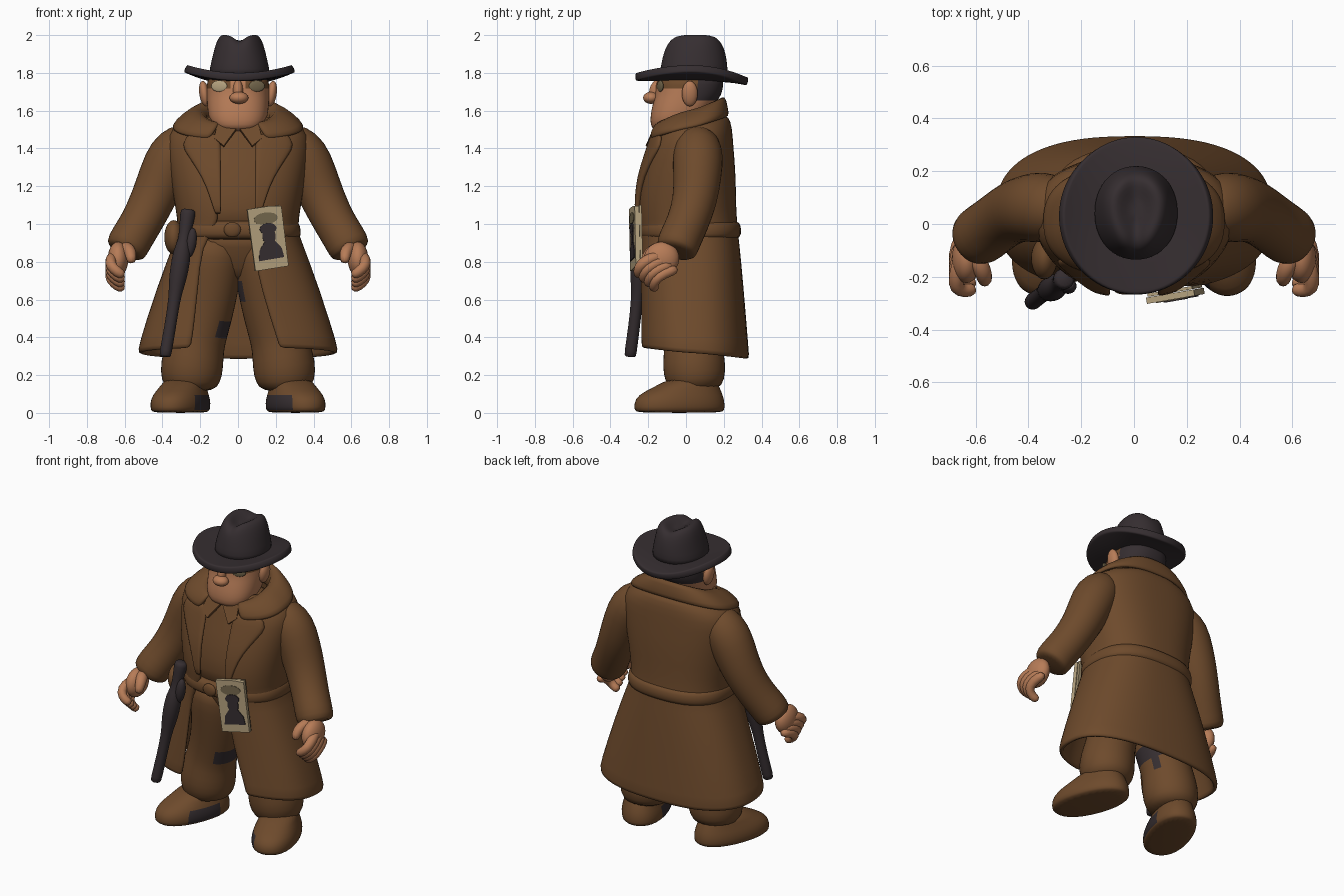
import bpy, bmesh, math
from mathutils import Vector, Matrix, Euler

if "Cube" in bpy.data.objects:
    bpy.data.objects.remove(bpy.data.objects["Cube"])

def material(name, rgb):
    m = bpy.data.materials.new(name)
    m.diffuse_color = (*rgb, 1)
    m.use_nodes = True
    m.node_tree.nodes["Principled BSDF"].inputs["Base Color"].default_value = m.diffuse_color
    return m

BROWN = material("coat brown", (0.155, 0.069, 0.025))
SKIN = material("skin", (0.47, 0.20, 0.095))
DARK = material("dark felt", (0.036, 0.027, 0.030))
PAPER = material("paper", (0.46, 0.36, 0.21))
OLIVE = material("faded ink", (0.18, 0.14, 0.075))

def build(name, verts, faces, mats, solid=0, sub=1, rule=None):
    me = bpy.data.meshes.new(name)
    me.from_pydata([tuple(v) for v in verts], [], faces)
    bm = bmesh.new()
    bm.from_mesh(me)
    bmesh.ops.recalc_face_normals(bm, faces=bm.faces)
    bm.to_mesh(me)
    bm.free()
    for m in mats:
        me.materials.append(m)
    for p in me.polygons:
        p.use_smooth = sub > 0
        if rule:
            p.material_index = rule(p.center)
    ob = bpy.data.objects.new(name, me)
    bpy.context.collection.objects.link(ob)
    if solid:
        mod = ob.modifiers.new("thickness", 'SOLIDIFY')
        mod.thickness, mod.offset = solid, 0
    if sub:
        mod = ob.modifiers.new("smooth", 'SUBSURF')
        mod.levels = mod.render_levels = sub
    return ob

def grid(name, rows, mat, closed=True, cap=True, **kw):
    """Skin rows of points of equal length."""
    n = len(rows[0])
    verts = [v for r in rows for v in r]
    faces = [(k*n + j, k*n + (j+1) % n, (k+1)*n + (j+1) % n, (k+1)*n + j)
             for k in range(len(rows)-1) for j in range(n if closed else n-1)]
    if closed and cap:
        faces += [tuple(range(n)), tuple(range(len(verts)-n, len(verts)))]
    return build(name, verts, faces, mat if isinstance(mat, list) else [mat], **kw)

def ring_point(rx, ry, cy, th, e):
    s, c = math.sin(th), math.cos(th)      # angle 0 is the front
    return (rx*math.copysign(abs(s)**e, s), cy - ry*math.copysign(abs(c)**e, c))

def loft(name, rings, mat, n=28, e=0.85, **kw):
    """Closed stack of rounded rings: z, rx, ry, cy."""
    rows = [[(*ring_point(rx, ry, cy, 2*math.pi*j/n, e), z) for j in range(n)]
            for z, rx, ry, cy in rings]
    return grid(name, rows, mat, **kw)

def open_loft(name, rings, mat, n=40, e=0.8, solid=0.03):
    """Sheet open at the front: z, rx, ry, cy, left gap, right gap, rise at back."""
    rows = []
    for z, rx, ry, cy, gl, gr, dz in rings:
        a = math.asin((gr/rx)**(1/e))
        b = 2*math.pi - math.asin((gl/rx)**(1/e))
        ths = [a + (b-a)*j/n for j in range(n+1)]
        rows.append([(*ring_point(rx, ry, cy, t, e), z + dz*(1-math.cos(t))/2) for t in ths])
    return grid(name, rows, mat, closed=False, solid=solid)

def tube(name, pts, mat, n=14, ref=(0, 1, 0), s=1, **kw):
    """Tube through x, y, z, radius points; s mirrors it in x."""
    c = [Vector((s*p[0], p[1], p[2])) for p in pts]
    rows = []
    for i, p in enumerate(pts):
        d = (c[min(i+1, len(c)-1)] - c[max(i-1, 0)]).normalized()
        u = d.cross(Vector(ref)).normalized()
        v = u.cross(d)
        rows.append([c[i] + p[3]*(u*math.cos(2*math.pi*j/n) + v*math.sin(2*math.pi*j/n))
                     for j in range(n)])
    return grid(name, rows, mat, **kw)

def ball(name, loc, size, mat, rot=(0, 0, 0)):
    bm = bmesh.new()
    mtx = Matrix.Translation(loc) @ Euler(rot).to_matrix().to_4x4() @ Matrix.Diagonal((*size, 1))
    bmesh.ops.create_uvsphere(bm, u_segments=24, v_segments=14, radius=1, matrix=mtx)
    me = bpy.data.meshes.new(name)
    bm.to_mesh(me)
    bm.free()
    me.materials.append(mat)
    for p in me.polygons:
        p.use_smooth = True
    bpy.context.collection.objects.link(bpy.data.objects.new(name, me))

# Coat
COAT = [(1.57, .20, .15, .06, .10, .10, 0), (1.51, .35, .185, .045, .12, .12, 0),
        (1.42, .37, .205, .03, .11, .11, 0), (1.25, .345, .24, .01, .11, .11, 0),
        (1.08, .315, .25, .0, .10, .11, 0), (0.97, .30, .245, .015, .11, .11, 0),
        (0.90, .325, .25, .018, .19, .07, 0), (0.65, .42, .262, .03, .21, .12, 0),
        (0.38, .515, .278, .04, .24, .21, -.06), (0.345, .515, .282, .04, .25, .215, -.06)]
open_loft("long_coat", COAT, BROWN)
open_loft("coat_collar", [(1.42, .15, .14, .05, .09, .09, .10), (1.51, .175, .16, .03, .09, .09, .15),
                          (1.53, .22, .18, .022, .10, .10, .14), (1.49, .30, .195, .012, .12, .12, .125),
                          (1.445, .345, .205, .01, .15, .15, .12)], BROWN, solid=0.03)

def coat_front(x, z):
    for a, b in zip(COAT, COAT[1:]):
        if a[0] >= z >= b[0]:
            f = (a[0]-z)/(a[0]-b[0])
            rx, ry, cy = [a[i] + f*(b[i]-a[i]) for i in (1, 2, 3)]
            q = min(1, abs(x)/rx)**1.25
            return cy - ry*(1-q*q)**0.4

# Lapels and shirt collar points
LAPEL = [(1.48, .10, .26), (1.42, .09, .305), (1.36, .09, .265), (1.25, .09, .19),
         (1.15, .09, .15), (1.05, .09, .12)]
for s, side in ((1, "left"), (-1, "right")):
    rows = []
    for z, x0, x1 in LAPEL:
        xs = [x0 + (x1-x0)*k/5 for k in range(6)]
        rows.append([(s*x, coat_front(x, z) - 0.022, z) for x in xs])
    grid(side + "_lapel", rows, BROWN, closed=False, solid=0.025)
    pts = [(.01, -.165, 1.50), (.11, -.14, 1.53), (.125, -.185, 1.45), (.075, -.205, 1.41)]
    build(side + "_shirt_collar", [(s*x, y, z) for x, y, z in pts], [(0, 1, 2, 3)], [BROWN], solid=0.02, sub=0)

# Shirt, belt and trousers
loft("shirt", [(1.55, .14, .13, .02), (1.47, .28, .17, .025), (1.40, .32, .185, .025), (1.25, .31, .22, .01),
               (1.08, .29, .235, .0), (.92, .28, .22, .01)], BROWN)
loft("belt", [(1.02, .28, .23, .02), (1.012, .325, .265, .02), (.97, .335, .276, .02),
              (.925, .335, .27, .02), (.915, .30, .23, .02)], BROWN, e=0.8)
ball("belt_buckle", (-.03, -.25, .97), (.045, .018, .04), BROWN)
loft("trouser_hips", [(.98, .27, .21, .01), (.88, .25, .175, .01), (.76, .20, .14, .02), (.69, .09, .10, .03)], BROWN)

for s, side in ((1, "left"), (-1, "right")):
    # Legs, with a dark worn patch on the inner side
    zmin, zmax, xmax = (.55, .68, .04) if s > 0 else (.36, .48, .095)
    tube(side + "_trouser_leg", [(.12, -.02, .95, .15), (.135, -.015, .84, .165), (.145, .0, .72, .16),
         (.16, .012, .62, .155), (.18, .025, .52, .152), (.205, .035, .43, .152), (.225, .04, .36, .155),
         (.245, .042, .25, .17), (.25, .048, .17, .16), (.25, .05, .11, .125)], [BROWN, DARK], n=20, s=s,
         rule=lambda c: int(zmin < c.z < zmax and s*c.x < xmax))
    # Shoes, with dark scuffs low on the inner side
    rows = []
    for z, rx, ry, cy in [(0, .12, .235, 0), (.012, .135, .248, 0), (.05, .14, .25, 0), (.095, .13, .235, .005),
                          (.135, .11, .18, .04), (.19, .10, .12, .08)]:
        row = [ring_point(rx, ry, cy, 2*math.pi*j/28, .9) for j in range(28)]
        rows.append([Matrix.Rotation(s*.35, 3, 'Z') @ Vector((x, y, z)) + Vector((s*.305, -.035, 0)) for x, y in row])
    grid(side + "_shoe", rows, [BROWN, DARK],
         rule=lambda c: int(.012 < c.z < .09 and s*c.x < (.30 if s > 0 else .24) and c.y < .05))
    # Sleeves with a heavy cuff
    tube(side + "_sleeve", [(.24, .06, 1.45, .08), (.285, .06, 1.43, .12), (.35, .065, 1.365, .137),
         (.40, .06, 1.25, .13), (.45, .05, 1.13, .12), (.515, .008, 1.0, .112), (.57, -.035, .915, .115),
         (.597, -.052, .86, .113), (.602, -.055, .85, .08)], BROWN, n=18, s=s)
    # Hands
    ball(side + "_palm", (s*.635, -.13, .815), (.055, .095, .09), SKIN, (.4, 0, 0))
    for i in range(4):
        y, z = .027*i, -.024*i
        tube(f"{side}_finger_{i+1}", [(.655, -.12+y, .835+z, .028), (.675, -.20+y, .815+z, .033),
             (.675, -.245+y, .78+z, .033), (.64, -.255+y, .745+z, .031), (.60, -.245+y, .725+z, .024)],
             SKIN, n=10, ref=(0, 0, 1), s=s)
    tube(side + "_thumb", [(.62, -.09, .86, .035), (.585, -.15, .88, .038), (.565, -.20, .845, .033),
         (.565, -.225, .79, .025)], SKIN, n=10, ref=(1, 0, 0), s=s)
    # Ears and eyes (one lens is duller)
    ball(side + "_ear", (s*.178, .02, 1.69), (.027, .042, .068), SKIN, (0, s*.15, 0))
    ball(side + "_eye", (s*.10, -.136, 1.73), (.045, .008, .03), OLIVE if s > 0 else PAPER, (0, 0, s*.35))

# Head: dark hair at the back, brown brows and temples
def head_colour(c):
    if c.y > .06 and c.z > 1.66:
        return 1
    return 2 if c.z > 1.715 and abs(c.x) > .05 else 0

loft("head", [(1.49, .07, .06, -.085), (1.505, .125, .11, -.075), (1.55, .152, .135, -.055), (1.60, .162, .16, -.025),
              (1.66, .165, .17, 0), (1.68, .166, .175, .01), (1.715, .166, .178, .018), (1.76, .165, .18, .02),
              (1.785, .14, .15, .03)], [SKIN, DARK, BROWN], n=32, rule=head_colour)
tube("neck", [(0, .02, 1.40, .11), (0, .02, 1.5, .115), (0, .02, 1.58, .11)], SKIN)
ball("nose_tip", (.005, -.185, 1.668), (.05, .042, .032), SKIN)
ball("nose_bridge", (0, -.158, 1.71), (.026, .035, .055), SKIN, (-.3, 0, 0))
ball("chin", (0, -.13, 1.54), (.09, .055, .04), SKIN)

# Hat: curled brim and creased crown
N = 40
rows = []
for r in (.40, .55, .72, .88, .97, 1.0):
    row = []
    for j in range(N):
        t = 2*math.pi*j/N
        sx, cx = math.sin(t), math.cos(t)
        z = 1.783 + r**3*(.042*sx*sx - (.004 if cx > 0 else .03)*cx*cx) - .012*(1-r)
        row.append((.289*r*sx + .008, .03 - .299*r*cx, z))
    rows.append(row)
grid("hat_brim", rows, DARK, cap=False, solid=0.042)
rows = []
for z, rx, ry, cy in [(1.765, .168, .185, .04), (1.82, .158, .178, .042), (1.88, .145, .17, .045), (1.95, .132, .155, .045),
                      (1.99, .115, .138, .045), (2.008, .09, .112, .05), (1.998, .06, .075, .05), (1.985, .025, .035, .05)]:
    row = []
    for j in range(N):
        x, y = ring_point(rx, ry, cy, 2*math.pi*j/N, .95)
        top = max(0, (z - 1.9)/.1)
        front = max(0, min(1, (.10 - y)/.2))
        dip = max(.75, front)*math.exp(-(x/.05)**2)
        row.append((x*(1 - .25*front*top) + .008, y, z - .042*top*dip))
    rows.append(row)
grid("hat_crown", rows, DARK)

# Long gun hanging on the right side, and pouch
tube("long_gun", [(-.262, -.205, 1.08, .036), (-.265, -.207, 1.06, .044), (-.275, -.218, .99, .036),
                  (-.287, -.228, .91, .03), (-.295, -.235, .86, .05), (-.31, -.245, .76, .052), (-.325, -.25, .68, .045),
                  (-.335, -.258, .61, .032), (-.36, -.275, .45, .032), (-.385, -.295, .31, .034),
                  (-.386, -.296, .295, .03)], DARK, n=12)
ball("gun_sight", (-.25, -.235, .90), (.03, .03, .08), DARK, (0, .16, 0))
ball("gun_lever", (-.33, -.25, .69), (.03, .03, .07), DARK, (0, .3, 0))
ball("belt_pouch", (-.34, -.13, .93), (.05, .08, .09), BROWN)

# Paper notice with a printed figure
FRAME = Matrix.Translation((.158, -.272, .925)) @ Euler((0, -.128, .17)).to_matrix().to_4x4()

def plate(name, outline, y0, y1, mat):
    n = len(outline)
    verts = [FRAME @ Vector((x, y, z)) for y in (y0, y1) for x, z in outline]
    faces = [tuple(range(n)), tuple(range(n, 2*n))] + [(j, (j+1) % n, n+(j+1) % n, n+j) for j in range(n)]
    build(name, verts, faces, [mat], sub=0)

def oval(cx, cz, rx, rz, n=16):
    return [(cx + rx*math.cos(2*math.pi*j/n), cz + rz*math.sin(2*math.pi*j/n)) for j in range(n)]

plate("paper_notice", [(-.09, -.165), (.09, -.16), (.092, .16), (.03, .168), (-.092, .165)], -.012, .012, PAPER)
plate("paper_notice_back", [(-.085, -.165), (.085, -.16), (.088, .165), (-.085, .16)], .014, .026, PAPER)
plate("printed_heading", oval(0, .105, .065, .032), -.015, -.01, OLIVE)
plate("printed_hat", oval(.005, .05, .045, .03), -.019, -.01, DARK)
plate("printed_head", oval(.005, .01, .036, .045), -.018, -.01, DARK)
plate("printed_body", [(-.065, -.115), (.072, -.11), (.065, -.06), (.035, -.02), (-.025, -.02), (-.055, -.06)], -.017, -.01, DARK)
